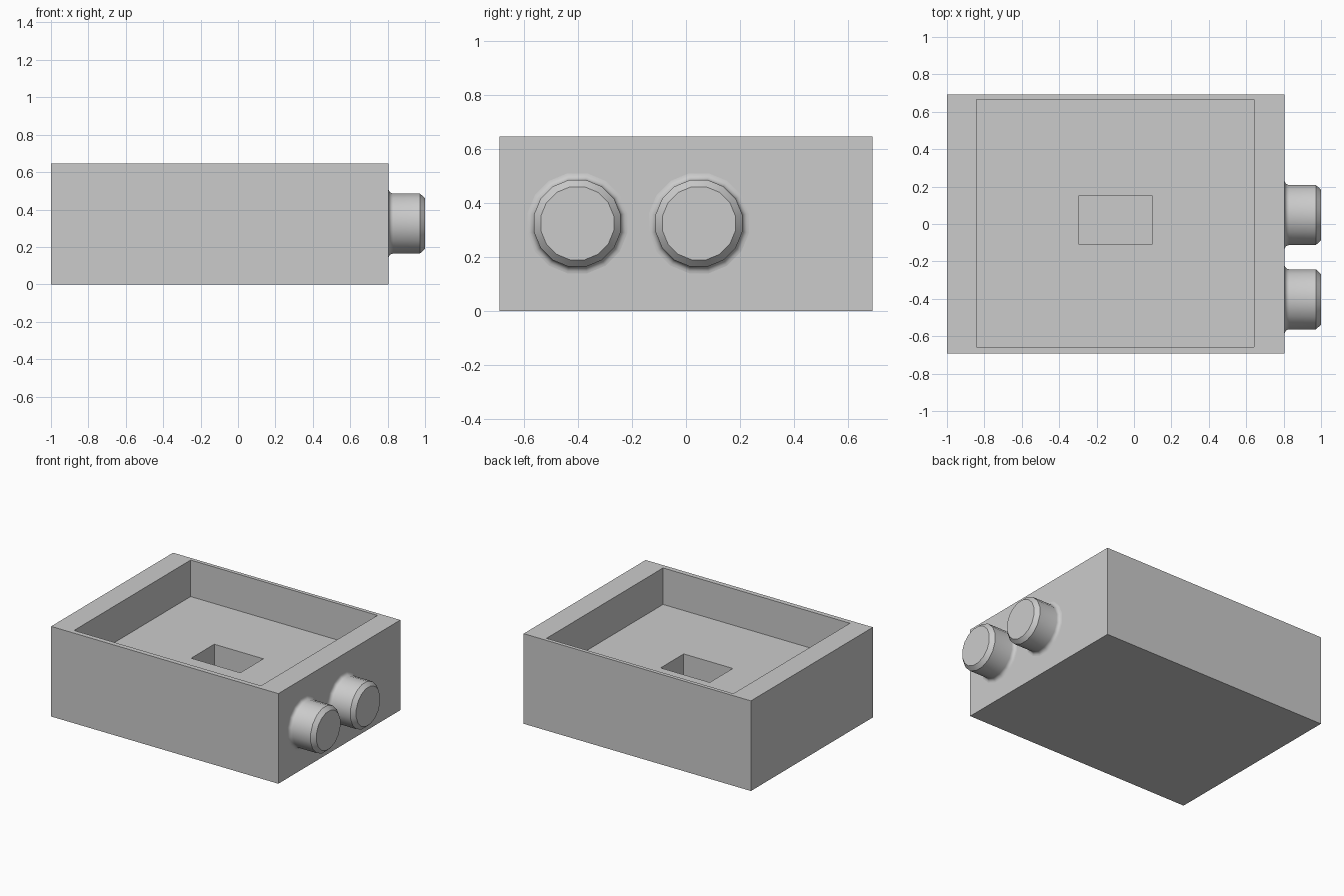
import bpy, bmesh, math

cube = bpy.data.objects.get("Cube")
if cube:
    bpy.data.objects.remove(cube, do_unlink=True)

grey = bpy.data.materials.new("plain grey")
grey.use_nodes = True
GREY = (0.6, 0.6, 0.6, 1)
grey.diffuse_color = GREY
grey.node_tree.nodes["Principled BSDF"].inputs["Base Color"].default_value = GREY


def skin(name, rings, cap_start=True):
    """Join successive rings of points into one surface with capped ends."""
    bm = bmesh.new()
    loops = [[bm.verts.new(p) for p in ring] for ring in rings]
    n = len(loops[0])
    for a, b in zip(loops, loops[1:]):
        for i in range(n):
            j = (i + 1) % n
            bm.faces.new((a[i], a[j], b[j], b[i]))
    if cap_start:
        bm.faces.new(loops[0][::-1])
    bm.faces.new(loops[-1])
    mesh = bpy.data.meshes.new(name)
    bm.to_mesh(mesh)
    bm.free()
    mesh.materials.append(grey)
    obj = bpy.data.objects.new(name, mesh)
    bpy.context.collection.objects.link(obj)
    return obj


def rect(x0, x1, y0, y1, z):
    return [(x0, y0, z), (x1, y0, z), (x1, y1, z), (x0, y1, z)]


# Case: outer walls, tray recess, then the small slot in the tray floor
outer = (-1.0, 0.805, -0.692, 0.692)
tray = (-0.842, 0.642, -0.657, 0.665)
slot = (-0.295, 0.095, -0.11, 0.152)
skin("case", [rect(*outer, 0), rect(*outer, 0.647),
              rect(*tray, 0.647), rect(*tray, 0.385),
              rect(*slot, 0.385), rect(*slot, 0.17)])

# Knobs: filleted foot, straight barrel, chamfered tip
SIDES, RADIUS, FILLET, WALL = 16, 0.164, 0.025, 0.805
profile = []
for k in range(6):
    a = math.pi / 2 * k / 5
    profile.append((WALL + FILLET * (1 - math.cos(a)),
                    RADIUS + FILLET * (1 - math.sin(a))))
profile += [(0.972, RADIUS), (1.0, 0.138)]


def knob(name, y, z=0.325):
    angles = [2 * math.pi * (i + 0.5) / SIDES for i in range(SIDES)]
    rings = [[(x, y + r * math.cos(a), z + r * math.sin(a)) for a in angles]
             for x, r in profile]
    obj = skin(name, rings, cap_start=False)
    bpy.ops.object.select_all(action='DESELECT')
    obj.select_set(True)
    bpy.context.view_layer.objects.active = obj
    bpy.ops.object.shade_smooth_by_angle(angle=math.radians(30))


knob("front_knob", -0.403)
knob("back_knob", 0.048)
